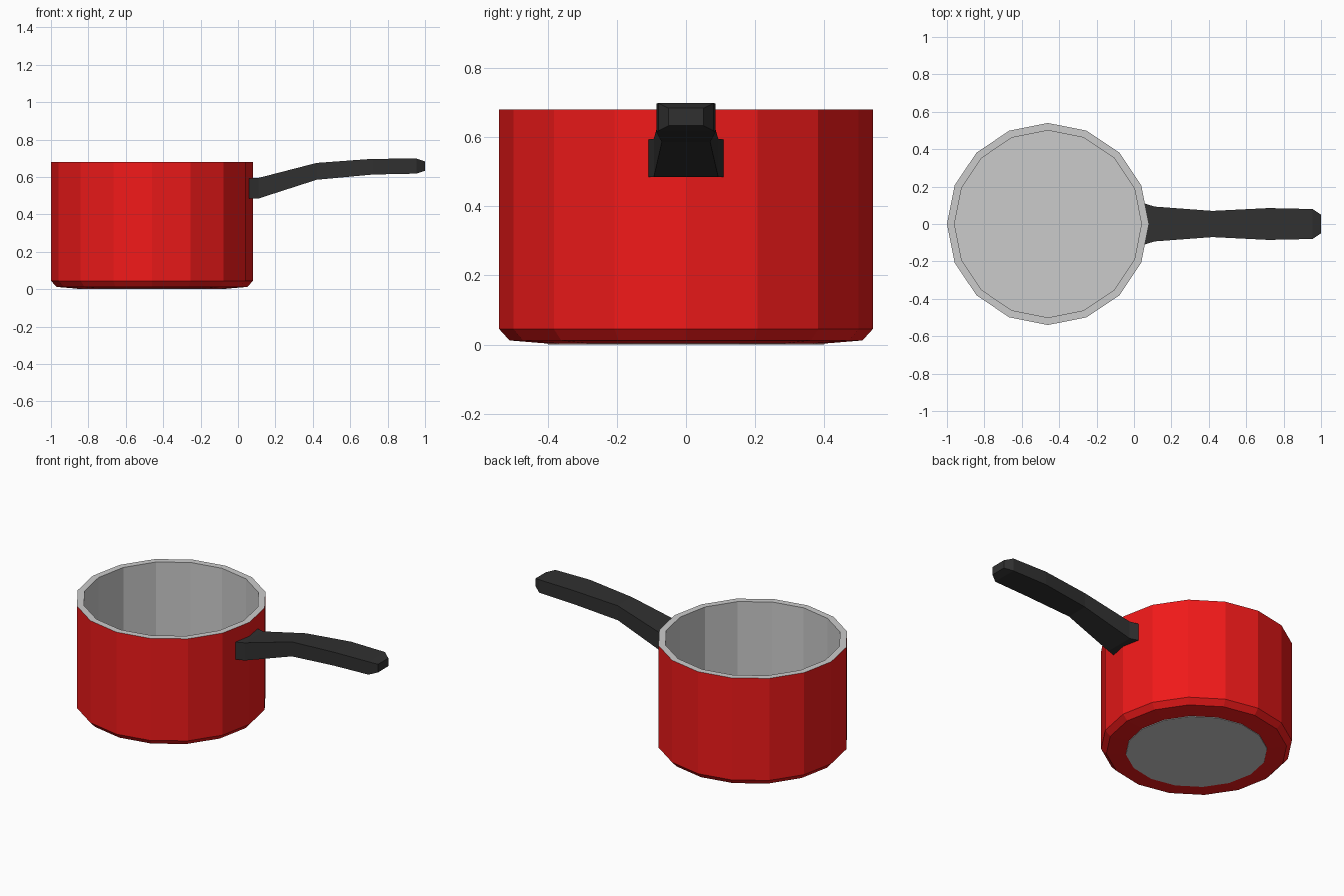
import bpy, bmesh
from math import cos, sin, pi

if "Cube" in bpy.data.objects:
    bpy.data.objects.remove(bpy.data.objects["Cube"])

SIDES, CX = 16, -0.46


def paint(name, colour):
    m = bpy.data.materials.new(name)
    m.diffuse_color = colour
    m.use_nodes = True
    m.node_tree.nodes["Principled BSDF"].inputs["Base Color"].default_value = m.diffuse_color
    return m


def loft(name, rings, cap_start=False, cap_end=False, material=None):
    """Skin a series of equal-length closed rings."""
    bm = bmesh.new()
    loops = [[bm.verts.new(p) for p in ring] for ring in rings]
    for a, b in zip(loops, loops[1:]):
        n = len(a)
        for i in range(n):
            j = (i + 1) % n
            bm.faces.new((a[i], a[j], b[j], b[i]))
    if cap_start:
        bm.faces.new(loops[0][::-1])
    if cap_end:
        bm.faces.new(loops[-1])
    me = bpy.data.meshes.new(name)
    bm.to_mesh(me)
    bm.free()
    ob = bpy.data.objects.new(name, me)
    bpy.context.collection.objects.link(ob)
    if material:
        me.materials.append(material)
    return ob


def circle(r, z):
    return [(CX + r * cos(2 * pi * i / SIDES), r * sin(2 * pi * i / SIDES), z)
            for i in range(SIDES)]


def box_section(x, hw, lo, hi):
    return [(x, -hw, lo), (x, hw, lo), (x, hw, hi), (x, -hw, hi)]


red = paint("red_enamel", (0.87, 0.01, 0.01, 1))
black = paint("black_grip", (0.03, 0.03, 0.03, 1))

# Red outer wall with rounded lower edge
loft("pot_outer_wall", [circle(0.40, 0.003), circle(0.51, 0.012),
                        circle(0.54, 0.045), circle(0.54, 0.68)], material=red)

# Bare metal base disc
loft("base_disc", [circle(0.40, 0.003), circle(0.399, 0.0)][::-1], cap_start=True)

# Bare metal rim, inner wall and floor
loft("pot_lining", [circle(0.54, 0.68), circle(0.50, 0.68), circle(0.50, 0.045)],
     cap_end=True)

# Curved handle, flared where it meets the pot
sections = [(0.055, 0.11, 0.485, 0.592), (0.11, 0.093, 0.485, 0.595),
            (0.42, 0.07, 0.585, 0.675), (0.72, 0.085, 0.613, 0.697),
            (0.955, 0.08, 0.618, 0.698), (1.0, 0.05, 0.633, 0.683)]
loft("handle", [box_section(*s) for s in sections],
     cap_start=True, cap_end=True, material=black)
